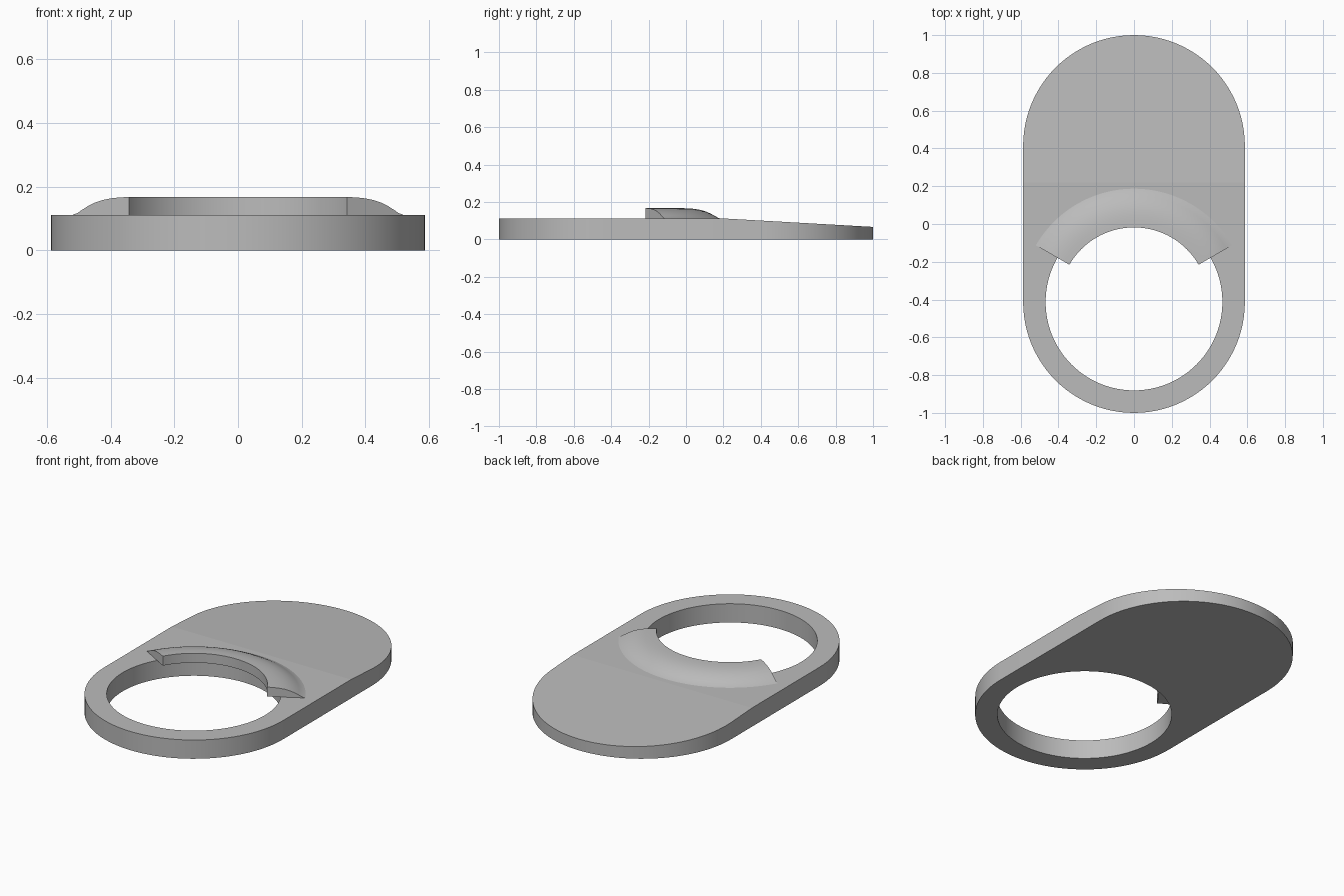
import bpy, bmesh, math
from mathutils import Vector

cube = bpy.data.objects.get("Cube")
if cube:
    bpy.data.objects.remove(cube, do_unlink=True)

R_OUT, R_HOLE, CY = 0.587, 0.468, 0.413
THICK, TIP, FOLD = 0.111, 0.067, 0.22

grey = bpy.data.materials.new("plain_grey")
grey.use_nodes = True
colour = (0.5, 0.5, 0.5, 1)
grey.diffuse_color = colour
grey.node_tree.nodes["Principled BSDF"].inputs["Base Color"].default_value = colour


def arc(radius, cy, start, end, steps):
    angles = [math.radians(start + (end - start) * i / steps) for i in range(steps + 1)]
    return [Vector((radius * math.cos(a), cy + radius * math.sin(a), 0)) for a in angles]


def finish(bm, name):
    bmesh.ops.recalc_face_normals(bm, faces=bm.faces)
    mesh = bpy.data.meshes.new(name)
    bm.to_mesh(mesh)
    bm.free()
    mesh.materials.append(grey)
    obj = bpy.data.objects.new(name, mesh)
    bpy.context.collection.objects.link(obj)
    bpy.ops.object.select_all(action="DESELECT")
    obj.select_set(True)
    bpy.context.view_layer.objects.active = obj
    bpy.ops.object.shade_smooth_by_angle(angle=math.radians(30))
    return obj


# Plate: rounded outline with a round hole, tapering towards the back
bm = bmesh.new()
outline = arc(R_OUT, CY, 0, 180, 48) + arc(R_OUT, -CY, 180, 360, 48)
hole = arc(R_HOLE, -CY, 0, 360, 96)[:-1]
edges = []
for loop in (outline, hole):
    verts = [bm.verts.new(p) for p in loop]
    edges += [bm.edges.new((v, verts[i - 1])) for i, v in enumerate(verts)]
bmesh.ops.triangle_fill(bm, edges=edges, use_beauty=True)
raised = bmesh.ops.extrude_face_region(bm, geom=bm.faces[:], use_keep_orig=True)
for v in raised["geom"]:
    if isinstance(v, bmesh.types.BMVert):
        v.co.z = THICK
bmesh.ops.bisect_plane(bm, geom=bm.verts[:] + bm.edges[:] + bm.faces[:],
                       plane_co=(0, FOLD, 0), plane_no=(0, 1, 0))
for v in bm.verts:
    if v.co.z > THICK / 2 and v.co.y > FOLD:
        v.co.z += (TIP - THICK) * (v.co.y - FOLD) / (1 - FOLD)
plate = finish(bm, "plate")
for face in plate.data.polygons:
    face.use_smooth = abs(face.normal.z) < 0.5

# Raised lip: a swept S-curve section around the back of the hole
section = [(0.395, THICK), (0.395, 0.167), (0.43, 0.166), (0.46, 0.163), (0.49, 0.158),
           (0.52, 0.149), (0.545, 0.138), (0.565, 0.127), (0.582, 0.117), (0.6, THICK)]
bm = bmesh.new()
rows = [[bm.verts.new(p + Vector((0, 0, z))) for p in arc(r, -CY, 30, 150, 48)]
        for r, z in section]
for k, row in enumerate(rows):
    prev = rows[k - 1]
    for i in range(len(row) - 1):
        bm.faces.new((prev[i], prev[i + 1], row[i + 1], row[i]))
for end in (0, -1):
    bm.faces.new([row[end] for row in rows])
finish(bm, "raised_lip")
